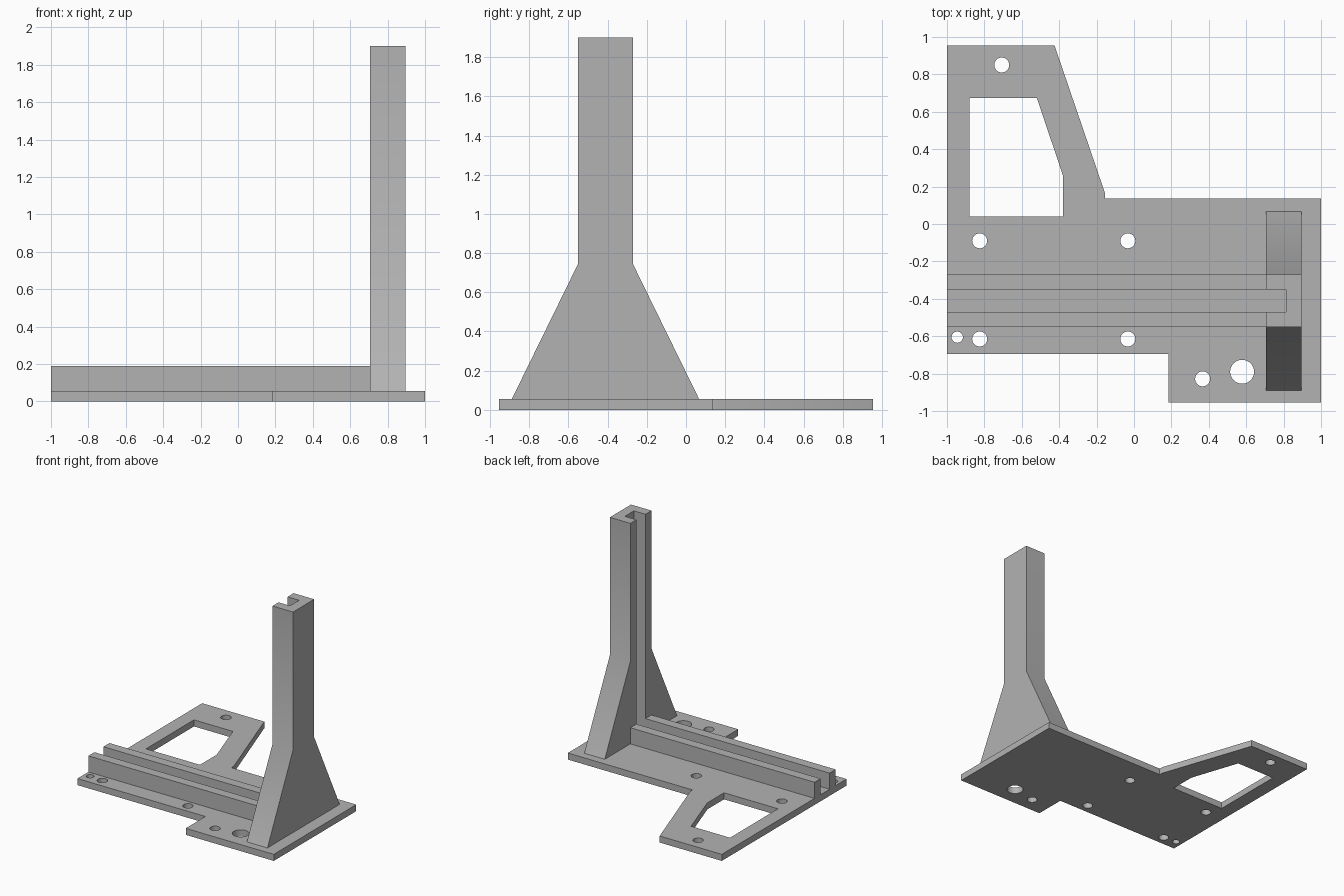
import bpy, bmesh, math
from mathutils import Vector

cube = bpy.data.objects.get("Cube")
if cube:
    bpy.data.objects.remove(cube, do_unlink=True)

grey = bpy.data.materials.new("plain_grey")
grey.use_nodes = True
colour = (0.45, 0.45, 0.45, 1)
grey.diffuse_color = colour
grey.node_tree.nodes["Principled BSDF"].inputs["Base Color"].default_value = colour


def prisms(name, outlines, start, depth):
    """Extrude one or more closed 3D outlines from a start offset along depth."""
    bm = bmesh.new()
    for outline in outlines:
        face = bm.faces.new([bm.verts.new(Vector(p) + Vector(start)) for p in outline])
        new = bmesh.ops.extrude_face_region(bm, geom=[face])["geom"]
        moved = [v for v in new if isinstance(v, bmesh.types.BMVert)]
        bmesh.ops.translate(bm, vec=depth, verts=moved)
    bmesh.ops.recalc_face_normals(bm, faces=bm.faces)
    mesh = bpy.data.meshes.new(name)
    bm.to_mesh(mesh)
    bm.free()
    mesh.materials.append(grey)
    obj = bpy.data.objects.new(name, mesh)
    bpy.context.collection.objects.link(obj)
    return obj


def box(name, x, y, z):
    base = [(x[0], y[0], 0), (x[1], y[0], 0), (x[1], y[1], 0), (x[0], y[1], 0)]
    return prisms(name, [base], (0, 0, z[0]), (0, 0, z[1] - z[0]))


def circle(x, y, r, sides=32):
    angles = [math.tau * i / sides for i in range(sides)]
    return [(x + r * math.cos(a), y + r * math.sin(a), 0) for a in angles]


def flat(points):
    return [(x, y, 0) for x, y in points]


def select_only(obj):
    bpy.ops.object.select_all(action="DESELECT")
    obj.select_set(True)
    bpy.context.view_layer.objects.active = obj


def cut(obj, cutter):
    select_only(obj)
    mod = obj.modifiers.new("cut", "BOOLEAN")
    mod.operation = "DIFFERENCE"
    mod.solver = "EXACT"
    mod.object = cutter
    bpy.ops.object.modifier_apply(modifier=mod.name)
    bpy.data.objects.remove(cutter, do_unlink=True)
    bpy.ops.object.shade_smooth_by_angle(angle=math.radians(30))


plate_top = 0.055
mid_y = -0.411

# Base plate with its arm, notch, window and screw holes
base_plate = prisms("base_plate", [flat([
    (-1, 0.955), (-0.425, 0.955), (-0.155, 0.165), (-0.155, 0.135), (1, 0.135),
    (1, -0.955), (0.185, -0.955), (0.185, -0.695), (-1, -0.695)])],
    (0, 0, 0), (0, 0, plate_top))
window = flat([(-0.88, 0.675), (-0.52, 0.675), (-0.38, 0.26), (-0.38, 0.04), (-0.88, 0.04)])
screws = [(-0.707, 0.85), (-0.825, -0.09), (-0.033, -0.09),
          (-0.825, -0.615), (-0.033, -0.615), (0.367, -0.828)]
holes = [circle(x, y, 0.04) for x, y in screws]
holes += [circle(-0.945, -0.605, 0.03), circle(0.578, -0.79, 0.064)]
cut(base_plate, prisms("hole_cutter", [window] + holes, (0, 0, -0.1), (0, 0, 0.3)))

# Upright column with flared foot and a vertical groove facing the rails
half = [(0.478, plate_top), (0.14, 0.745), (0.14, 1.9)]
outline = [(0, mid_y + y, z) for y, z in half]
outline += [(0, mid_y - y, z) for y, z in reversed(half)]
column = prisms("column", [outline], (0.705, 0, 0), (0.19, 0, 0))
cut(column, box("groove_cutter", (0.6, 0.812), (mid_y - 0.06, mid_y + 0.06), (-0.1, 2.1)))

# Pair of guide rails running from the left edge to the column
for side, name in ((-1, "front_rail"), (1, "back_rail")):
    edges = sorted((mid_y + side * 0.06, mid_y + side * 0.14))
    box(name, (-1, 0.705), edges, (plate_top, 0.19))
